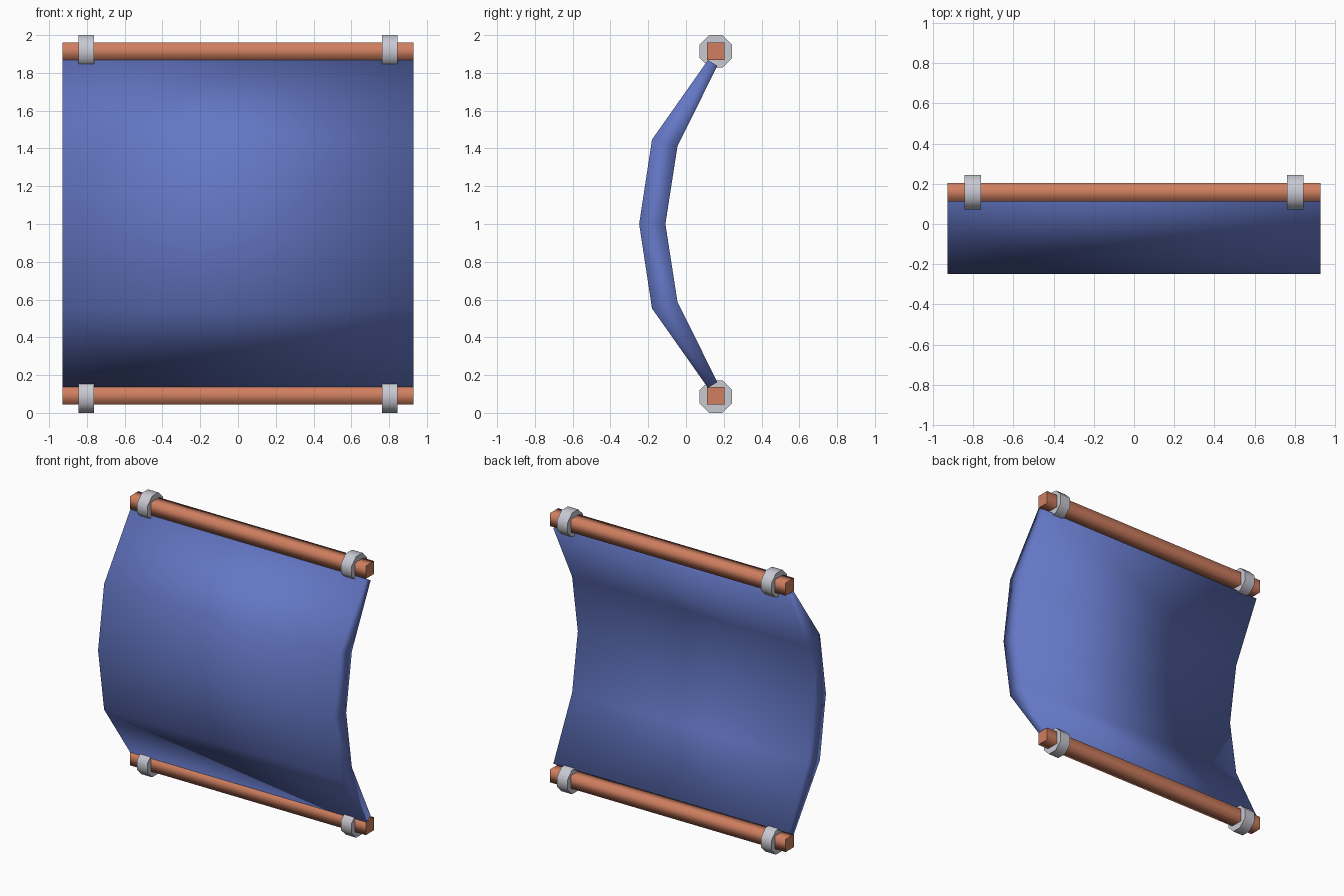
import bpy, bmesh, math

if "Cube" in bpy.data.objects:
    bpy.data.objects.remove(bpy.data.objects["Cube"])


def material(name, rgb):
    m = bpy.data.materials.new(name)
    m.diffuse_color = (*rgb, 1.0)
    m.use_nodes = True
    m.node_tree.nodes["Principled BSDF"].inputs["Base Color"].default_value = m.diffuse_color
    return m


BLUE = material("blue cloth", (0.127, 0.185, 0.56))
WOOD = material("orange wood", (0.62, 0.21, 0.115))
GREY = material("light grey", (0.58, 0.58, 0.65))


def extrude_x(name, profile, x0, x1, mat, smooth_cap=False):
    """Extrude a closed (y, z) outline along x; long sides are smooth shaded."""
    bm = bmesh.new()
    a = [bm.verts.new((x0, y, z)) for y, z in profile]
    b = [bm.verts.new((x1, y, z)) for y, z in profile]
    n = len(profile)
    for i in range(n):
        j = (i + 1) % n
        bm.faces.new((a[i], a[j], b[j], b[i])).smooth = True
    for ring in (a, b):
        # end caps; the curved sail outline is split into a strip of quads
        for i in range(n // 2 - 1):
            f = bm.faces.new((ring[i], ring[i + 1], ring[n - 2 - i], ring[n - 1 - i]))
            f.smooth = smooth_cap
            if not smooth_cap:
                for e in f.edges:
                    if len(e.link_faces) == 2:
                        e.smooth = False
    bmesh.ops.recalc_face_normals(bm, faces=bm.faces)
    me = bpy.data.meshes.new(name)
    bm.to_mesh(me)
    bm.free()
    me.materials.append(mat)
    ob = bpy.data.objects.new(name, me)
    bpy.context.collection.objects.link(ob)
    return ob


def ngon(cy, cz, apothem, sides):
    r = apothem / math.cos(math.pi / sides)
    return [(cy + r * math.cos(math.tau * (i + 0.5) / sides),
             cz + r * math.sin(math.tau * (i + 0.5) / sides)) for i in range(sides)]


HALF = 0.928
POLE_Y = 0.158

# billowing sail: upper half of each side mirrored about z = 1
front = [(0.116, 0.867), (-0.180, 0.447), (-0.248, 0.0)]
back = [(0.166, 0.837), (-0.045, 0.413), (-0.109, 0.0)]


def full(side):
    return [(y, 1 + h) for y, h in side] + [(y, 1 - h) for y, h in side[-2::-1]]


extrude_x("sail", full(front) + full(back)[::-1], -HALF, HALF, BLUE, True)

# top and bottom poles with two octagonal collars each
for label, z in (("top", 1.914), ("bottom", 0.086 + 0.005)):
    extrude_x(label + "_pole", ngon(POLE_Y, z, 0.046, 4), -HALF, HALF, WOOD)
    zc = 1.914 if label == "top" else 0.086
    for side, x in (("left", -0.803), ("right", 0.803)):
        extrude_x(f"{label}_{side}_collar", ngon(POLE_Y, zc, 0.086, 8),
                  x - 0.041, x + 0.041, GREY)
